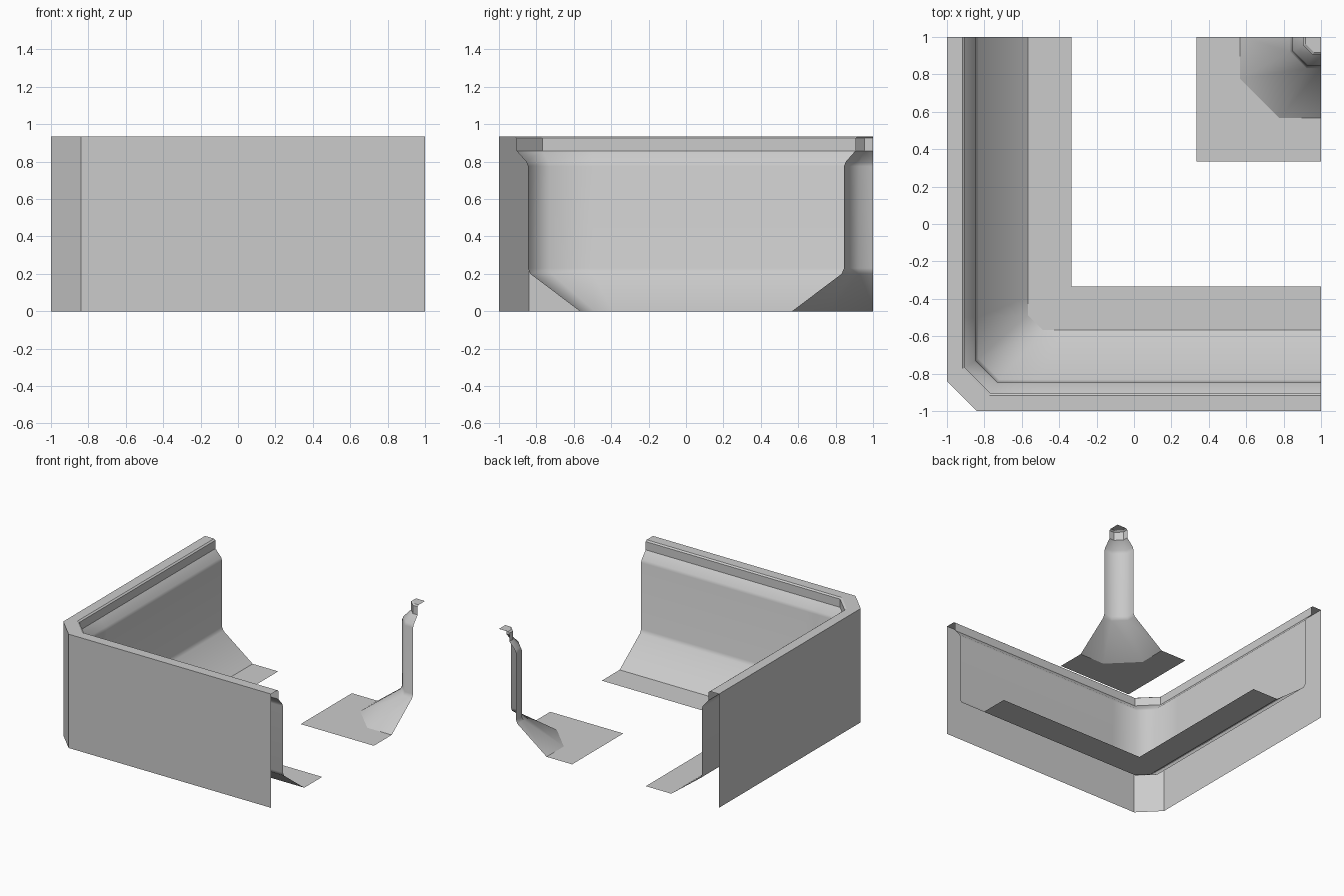
import bpy
import bmesh
import math

cube = bpy.data.objects.get("Cube")
if cube:
    bpy.data.objects.remove(cube, do_unlink=True)

# One plain grey for the whole model
grey = bpy.data.materials.new("plain_grey")
grey.use_nodes = True
grey.diffuse_color = (0.6, 0.6, 0.6, 1)
grey.node_tree.nodes["Principled BSDF"].inputs["Base Color"].default_value = grey.diffuse_color


def finish(name, bm, smooth):
    mesh = bpy.data.meshes.new(name)
    bm.to_mesh(mesh)
    bm.free()
    mesh.materials.append(grey)
    for p in mesh.polygons:
        p.use_smooth = smooth
    obj = bpy.data.objects.new(name, mesh)
    bpy.context.collection.objects.link(obj)


def loft(name, rings, smooth=False):
    """Skin a series of open outlines with quads."""
    bm = bmesh.new()
    rows = [[bm.verts.new(p) for p in ring] for ring in rings]
    for a, b in zip(rows, rows[1:]):
        for j in range(len(a) - 1):
            bm.faces.new((a[j], a[j + 1], b[j + 1], b[j]))
    finish(name, bm, smooth)


def sheet(name, points):
    bm = bmesh.new()
    bm.faces.new([bm.verts.new(p) for p in points])
    bmesh.ops.triangulate(bm, faces=bm.faces[:])
    finish(name, bm, False)


def wall_ring(inset, z, cut, end=-0.39):
    """L outline around the outer corner, with the corner cut off."""
    r = inset - 1
    half = [(r, 1), (r, end), (r, r + cut)]
    return [(x, y, z) for x, y in half + [(y, x) for x, y in reversed(half)]]


def post_ring(inset, z, cut):
    """Outline around the post corner."""
    r = 1 - inset
    half = [(r, 1), (r, r + cut)]
    return [(x, y, z) for x, y in half + [(y, x) for x, y in reversed(half)]]


# Outer wall and its stepped rim
loft("outer_wall", [wall_ring(0, 0, 0.16), wall_ring(0, 0.935, 0.16)])
loft("wall_rim", [wall_ring(0, 0.935, 0.16), wall_ring(0.082, 0.935, 0.143),
                  wall_ring(0.095, 0.925, 0.138), wall_ring(0.095, 0.857, 0.138)])

# Inner wall with soft bends into the flared foot
inner_profile = [(0.095, 0.857, 0.138, -0.5), (0.147, 0.798, 0.118, -0.5),
                 (0.155, 0.775, 0.115, -0.5), (0.155, 0.23, 0.115, -0.5),
                 (0.168, 0.2, 0.113, -0.5), (0.433, 0, 0.08, -0.39)]
loft("inner_wall", [wall_ring(*p) for p in inner_profile], True)

# Floor strip along the foot of the wall
F = 0.335
sheet("wall_floor", wall_ring(0.433, 0, 0.08) + [(1, -F, 0), (-F, -F, 0), (-F, 1, 0)])

# Corner post: flared foot, shaft, neck and cap
post_profile = [(0.433, 0, 0.21), (0.168, 0.2, 0.09), (0.155, 0.23, 0.08),
                (0.155, 0.775, 0.08), (0.147, 0.798, 0.077), (0.095, 0.857, 0.05)]
loft("corner_post", [post_ring(*p) for p in post_profile], True)
loft("post_rim", [post_ring(0.095, 0.857, 0.05), post_ring(0.095, 0.925, 0.05),
                  post_ring(0.082, 0.935, 0.045)])
sheet("post_cap", post_ring(0.082, 0.935, 0.045) + [(1, 1, 0.935)])
sheet("post_floor", [(F, 1, 0), (F, F, 0), (1, F, 0)] + post_ring(0.433, 0, 0.21)[::-1])
